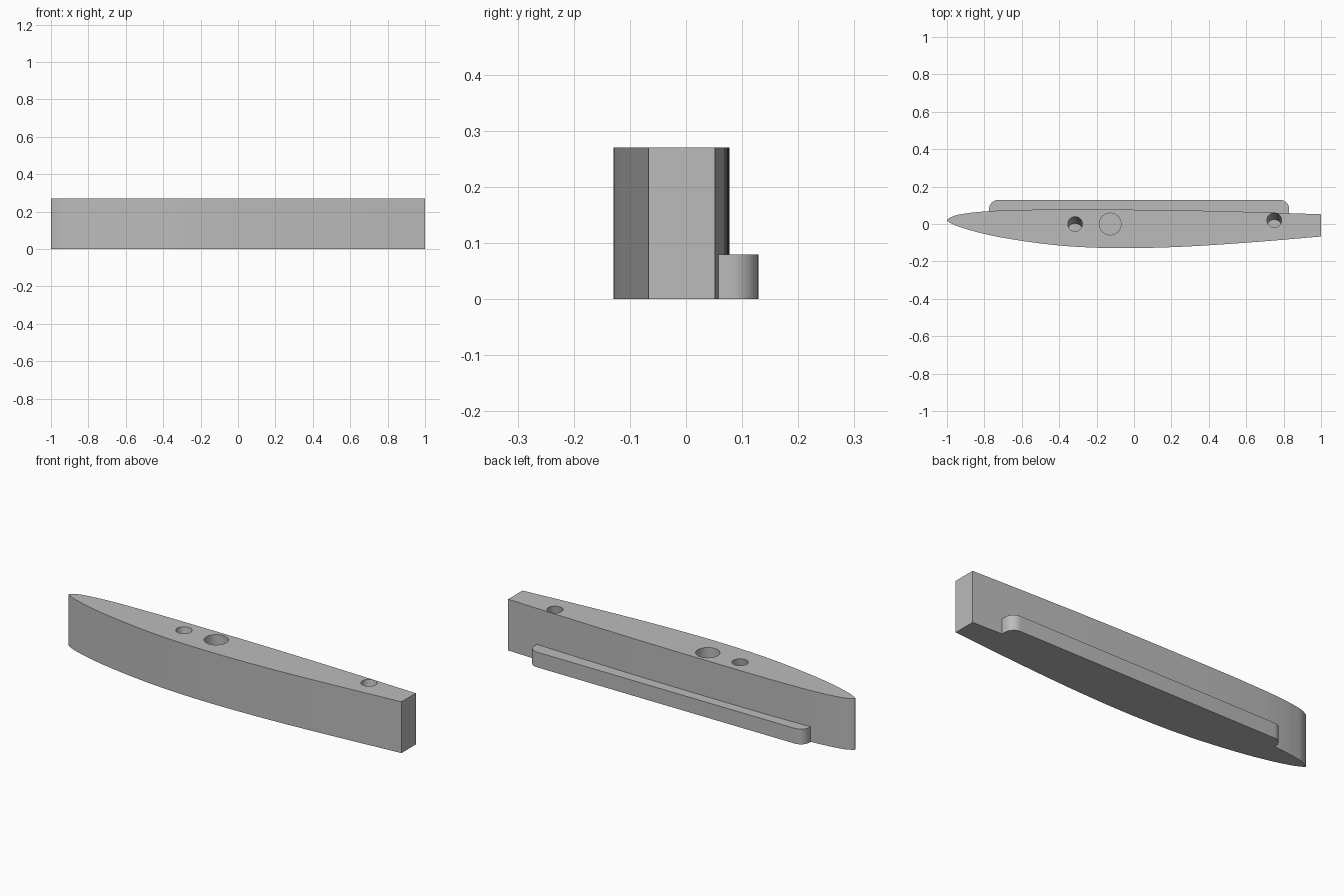
import bpy, bmesh, math
from mathutils import Vector

cube = bpy.data.objects.get("Cube")
if cube:
    bpy.data.objects.remove(cube, do_unlink=True)

HEIGHT = 0.27
grey = bpy.data.materials.new("plain grey")
grey.use_nodes = True
grey.diffuse_color = (0.5, 0.5, 0.5, 1)
grey.node_tree.nodes["Principled BSDF"].inputs["Base Color"].default_value = (0.5, 0.5, 0.5, 1)


def smooth_path(knots, steps=5):
    """Catmull-Rom path through the knots, spaced by chord length."""
    k = [Vector(p) for p in knots]
    k = [2 * k[0] - k[1]] + k + [2 * k[-1] - k[-2]]
    path = []
    for p0, p1, p2, p3 in zip(k, k[1:], k[2:], k[3:]):
        d0, d1, d2 = [(b - a).length for a, b in ((p0, p1), (p1, p2), (p2, p3))]
        m1 = d1 * ((p1 - p0) / d0 - (p2 - p0) / (d0 + d1)) + (p2 - p1)
        m2 = d1 * ((p3 - p2) / d2 - (p3 - p1) / (d1 + d2)) + (p2 - p1)
        for i in range(steps):
            t = i / steps
            path.append(p1 * (2*t**3 - 3*t*t + 1) + m1 * (t**3 - 2*t*t + t)
                        + p2 * (3*t*t - 2*t**3) + m2 * (t**3 - t*t))
    return path + [k[-2]]


def prism(name, outline, height):
    """Extrude a flat outline up from the ground."""
    bm = bmesh.new()
    face = bm.faces.new([bm.verts.new((x, y, 0)) for x, y in outline])
    ext = bmesh.ops.extrude_face_region(bm, geom=[face])
    top = [v for v in ext["geom"] if isinstance(v, bmesh.types.BMVert)]
    bmesh.ops.translate(bm, verts=top, vec=(0, 0, height))
    bmesh.ops.recalc_face_normals(bm, faces=bm.faces)
    mesh = bpy.data.meshes.new(name)
    bm.to_mesh(mesh)
    bm.free()
    mesh.materials.append(grey)
    obj = bpy.data.objects.new(name, mesh)
    bpy.context.collection.objects.link(obj)
    return obj


def combine(target, other, operation):
    """Apply a boolean and remove the helper."""
    mod = target.modifiers.new(operation, "BOOLEAN")
    mod.object, mod.operation, mod.solver = other, operation, "EXACT"
    bpy.ops.object.select_all(action="DESELECT")
    bpy.context.view_layer.objects.active = target
    target.select_set(True)
    bpy.ops.object.modifier_apply(modifier=mod.name)
    bpy.data.objects.remove(other, do_unlink=True)


def hole_cutter(x, y, radius, depth, lean):
    """Blind hole whose floor is shifted by lean along y."""
    ring = [(x + radius * math.cos(a), y + radius * math.sin(a))
            for a in (math.tau * i / 40 for i in range(40))]
    cutter = prism("hole_cutter", ring, depth * 2)
    for v in cutter.data.vertices:
        v.co.y += lean * (1 - v.co.z / depth)
        v.co.z += HEIGHT - depth
    cutter.hide_render = True
    return cutter


# Foil-shaped body: back edge from tail to nose, then front edge to tail
body = prism("foil_body", smooth_path([
    (1, 0.052), (0.6, 0.065), (0.2, 0.074), (-0.2, 0.077), (-0.6, 0.075),
    (-0.8, 0.067), (-0.9, 0.056), (-0.97, 0.04), (-1, 0.02), (-0.97, 0),
    (-0.9, -0.026), (-0.8, -0.053), (-0.6, -0.09), (-0.35, -0.119),
    (-0.1, -0.129), (0.2, -0.124), (0.6, -0.1), (1, -0.067)]), HEIGHT)

# Low rail along the back with rounded outer corners
R = 0.05
corners = [(0.83 - R, 0), (-0.775 + R, math.pi / 2)]
rail_outline = [(0.83, 0.02)]
for cx, start in corners:
    for i in range(11):
        a = start + math.pi / 2 * i / 10
        rail_outline.append((cx + R * math.cos(a), 0.129 - R + R * math.sin(a)))
rail_outline.append((-0.775, 0.02))
combine(body, prism("rail", rail_outline, 0.08), "UNION")

# Blind holes: two small leaning ones and one wide straight one
for hole in [(-0.315, 0, 0.039, 0.2, -0.035),
             (0.75, 0.02, 0.039, 0.2, -0.035),
             (-0.127, 0, 0.058, 0.2, 0)]:
    combine(body, hole_cutter(*hole), "DIFFERENCE")

bpy.ops.object.select_all(action="DESELECT")
bpy.context.view_layer.objects.active = body
body.select_set(True)
bpy.ops.object.shade_smooth_by_angle(angle=math.radians(30))
